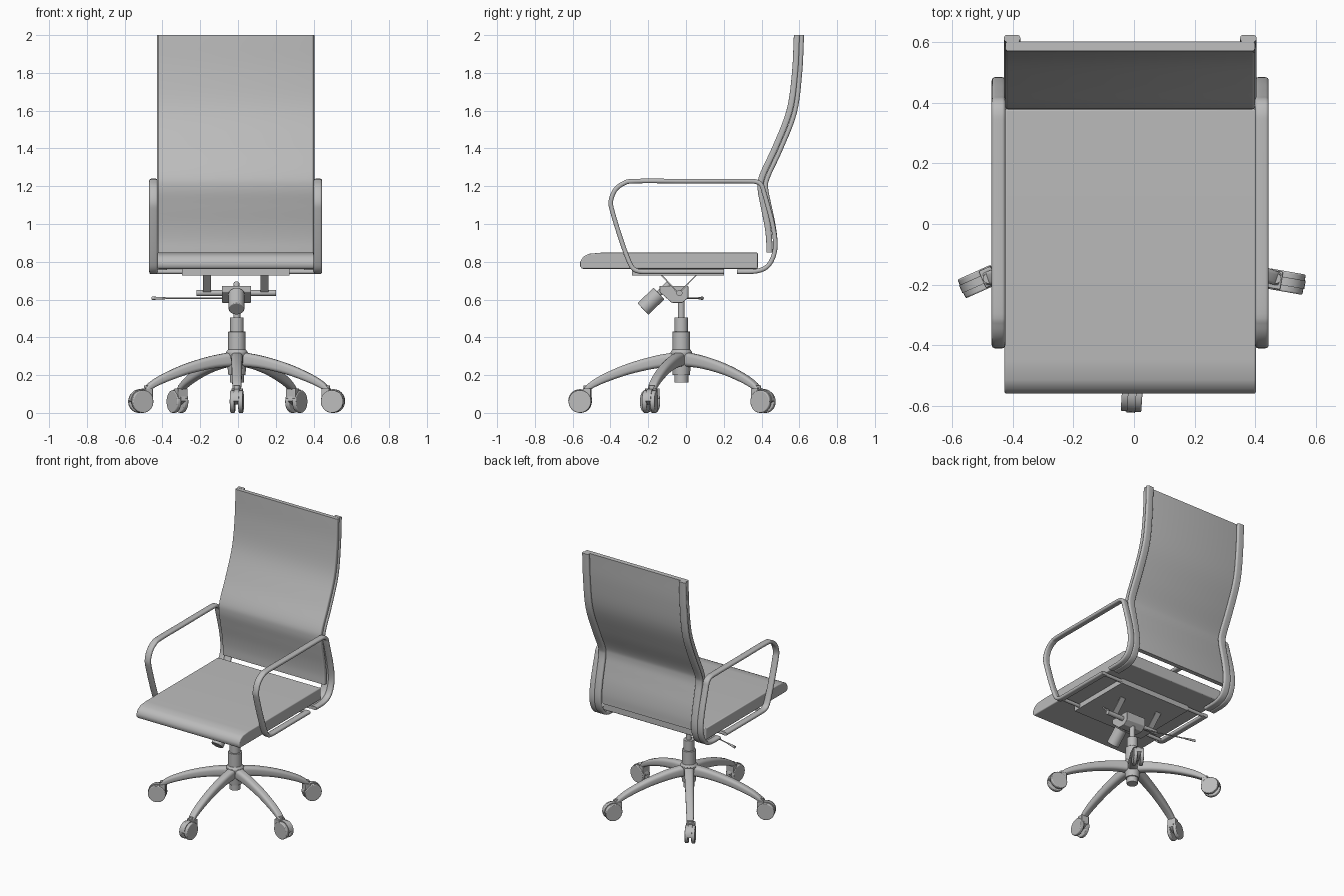
import bpy, bmesh, math
from mathutils import Matrix, Vector

if "Cube" in bpy.data.objects:
    bpy.data.objects.remove(bpy.data.objects["Cube"], do_unlink=True)

grey = bpy.data.materials.new("plain grey")
grey.use_nodes = True
grey.diffuse_color = (0.5, 0.5, 0.5, 1)
grey.node_tree.nodes["Principled BSDF"].inputs["Base Color"].default_value = (0.5, 0.5, 0.5, 1)

MID = -0.0125                      # centre of seat and back
BASE = Vector((-0.006, -0.025, 0))  # centre of column and star base


def finish(name, bm, matrix=Matrix(), bevel=0):
    bmesh.ops.recalc_face_normals(bm, faces=bm.faces)
    bm.transform(matrix)
    mesh = bpy.data.meshes.new(name)
    bm.to_mesh(mesh)
    bm.free()
    mesh.materials.append(grey)
    obj = bpy.data.objects.new(name, mesh)
    bpy.context.collection.objects.link(obj)
    if bevel:
        mod = obj.modifiers.new("soft edges", "BEVEL")
        mod.width, mod.segments = bevel, 3
        mod.limit_method, mod.angle_limit = "ANGLE", math.radians(40)
    bpy.ops.object.select_all(action="DESELECT")
    obj.select_set(True)
    bpy.context.view_layer.objects.active = obj
    bpy.ops.object.shade_smooth_by_angle(angle=math.radians(40))
    return obj


def smooth_path(points, steps=5):
    """Catmull-Rom curve through 2D points."""
    p = [Vector(q) for q in points]
    p = [2 * p[0] - p[1]] + p + [2 * p[-1] - p[-2]]
    out = []
    for a, b, c, d in zip(p, p[1:], p[2:], p[3:]):
        for i in range(steps):
            t = i / steps
            out.append(0.5 * (2 * b + (c - a) * t + (2 * a - 5 * b + 4 * c - d) * t * t
                              + (3 * b - a - 3 * c + d) * t ** 3))
    return out + [p[-2]]


def sweep(name, points, wide, thick, matrix, roundness=0.9):
    """Sweep a rounded rectangle along a path in the local yz plane.
    wide and thick are (start, end) half sizes."""
    path = smooth_path(points)
    bm = bmesh.new()
    rings = []
    for i, p in enumerate(path):
        f = i / (len(path) - 1)
        w = wide[0] + (wide[1] - wide[0]) * f
        t = thick[0] + (thick[1] - thick[0]) * f
        r = min(w, t) * roundness
        tangent = (path[min(i + 1, len(path) - 1)] - path[max(i - 1, 0)]).normalized()
        normal = Vector((-tangent.y, tangent.x))
        ring = []
        for k, (sx, sn) in enumerate([(1, 1), (-1, 1), (-1, -1), (1, -1)]):
            for j in range(5):
                a = (k + j / 4) * math.pi / 2
                q = p + normal * (sn * (t - r) + r * math.sin(a))
                ring.append(bm.verts.new((sx * (w - r) + r * math.cos(a), q.x, q.y)))
        rings.append(ring)
    for r0, r1 in zip(rings, rings[1:]):
        for j in range(len(r0)):
            k = (j + 1) % len(r0)
            bm.faces.new((r0[j], r0[k], r1[k], r1[j]))
    bm.faces.new(rings[0])
    bm.faces.new(rings[-1])
    return finish(name, bm, matrix)


def prism(name, profile, half, matrix, bevel=0):
    """Extrude a yz profile along x."""
    bm = bmesh.new()
    face = bm.faces.new([bm.verts.new((-half, y, z)) for y, z in profile])
    new = bmesh.ops.extrude_face_region(bm, geom=[face])["geom"]
    bmesh.ops.translate(bm, vec=(2 * half, 0, 0),
                        verts=[v for v in new if isinstance(v, bmesh.types.BMVert)])
    return finish(name, bm, matrix, bevel)


def box(name, low, high, bevel=0):
    prism(name, [(low[1], low[2]), (high[1], low[2]), (high[1], high[2]), (low[1], high[2])],
          (high[0] - low[0]) / 2, Matrix.Translation(((low[0] + high[0]) / 2, 0, 0)), bevel)


def rod(name, start, end, r1, r2=None, matrix=Matrix(), bevel=0, sides=28):
    start, end = Vector(start), Vector(end)
    axis = end - start
    bm = bmesh.new()
    bmesh.ops.create_cone(bm, cap_ends=True, segments=sides, radius1=r1,
                          radius2=r1 if r2 is None else r2, depth=axis.length)
    turn = axis.to_track_quat("Z", "Y").to_matrix().to_4x4()
    finish(name, bm, matrix @ Matrix.Translation((start + end) / 2) @ turn, bevel)


# Seat cushion
centre = Matrix.Translation((MID, 0, 0))
prism("seat", [(-0.55, 0.763), (0.38, 0.763), (0.38, 0.848), (-0.45, 0.848), (-0.515, 0.842),
               (-0.545, 0.826), (-0.56, 0.8), (-0.56, 0.775)], 0.415, centre, 0.006)

# Curved back panel
sweep("back_panel", [(0.441, 0.85), (0.44, 0.92), (0.43, 1.0), (0.41, 1.1), (0.395, 1.19),
                     (0.406, 1.26), (0.475, 1.41), (0.548, 1.6), (0.577, 1.8), (0.587, 2.0)],
      (0.412, 0.412), (0.016, 0.016), centre, 0.6)

# Rails behind the panel and looped arms on both sides
lower_bend = [(0.27, 0.747), (0.37, 0.75), (0.43, 0.775), (0.463, 0.83), (0.473, 0.9)]
rail_path = lower_bend + [(0.461, 1.0), (0.44, 1.1), (0.423, 1.19), (0.433, 1.25),
                          (0.502, 1.4), (0.575, 1.59), (0.603, 1.8), (0.613, 2.0)]
arm_path = lower_bend + [(0.458, 1.0), (0.432, 1.1), (0.412, 1.17), (0.4, 1.205), (0.37, 1.224),
                         (0.3, 1.227), (0, 1.227), (-0.27, 1.227), (-0.33, 1.215),
                         (-0.375, 1.18), (-0.398, 1.12), (-0.388, 1.06), (-0.345, 0.92),
                         (-0.305, 0.81), (-0.28, 0.765), (-0.245, 0.749), (-0.18, 0.747),
                         (0, 0.747), (0.2, 0.747)]
for side, sign in (("left", 1), ("right", -1)):
    sweep(side + "_back_rail", rail_path, (0.027, 0.027), (0.012, 0.012),
          Matrix.Translation((MID + sign * 0.39, 0, 0)))
    sweep(side + "_arm", arm_path, (0.0225, 0.0225), (0.012, 0.012),
          Matrix.Translation((MID + sign * 0.435, 0, 0)))

# Frame under the seat
for name, y in (("front_crossbar", -0.24), ("rear_crossbar", 0.19)):
    rod(name, (MID - 0.43, y, 0.747), (MID + 0.43, y, 0.747), 0.012)
box("seat_plate", (-0.297, -0.285, 0.727), (0.272, 0.2, 0.765))

# Tilt mechanism: V brackets, pivot, housing, knob and lever
for side, x in (("left", 0.14), ("right", -0.165)):
    place = Matrix.Translation((x, 0, 0))
    prism(side + "_bracket", [(-0.135, 0.73), (-0.04, 0.628), (0.06, 0.73), (0.052, 0.73),
                              (-0.04, 0.638), (-0.125, 0.73)], 0.021, place)
rod("pivot_bar", (-0.22, -0.035, 0.635), (0.2, -0.035, 0.635), 0.016)
prism("mechanism_housing", [(-0.14, 0.672), (0.012, 0.672), (0.012, 0.61), (-0.02, 0.583),
                            (-0.075, 0.583), (-0.14, 0.64)], 0.077,
      Matrix.Translation((-0.008, 0, 0)), 0.003)
rod("knob_shaft", (-0.008, -0.16, 0.616), (-0.008, -0.09, 0.684), 0.016)
rod("tension_knob", (-0.008, -0.228, 0.55), (-0.008, -0.143, 0.632), 0.042, bevel=0.004)
rod("lever", (-0.06, -0.03, 0.607), (-0.4, 0.07, 0.607), 0.004, sides=12)
rod("lever_grip", (-0.38, 0.064, 0.607), (-0.455, 0.086, 0.607), 0.005, 0.009, sides=12)

# Gas column, stacked from the foot up
place = Matrix.Translation(BASE)
for name, z0, z1, r0, r1 in (("column_foot", 0.16, 0.22, 0.037, 0.037),
                             ("hub", 0.2, 0.32, 0.045, 0.058),
                             ("hub_collar", 0.32, 0.335, 0.058, 0.048),
                             ("column_sleeve", 0.33, 0.43, 0.046, 0.046),
                             ("column_tube", 0.43, 0.505, 0.036, 0.036),
                             ("piston", 0.5, 0.6, 0.018, 0.018)):
    rod(name, (0, 0, z0), (0, 0, z1), r0, r1, place, 0.002)

# Five arched legs with twin-wheel casters
hood = [(0.063 * math.cos(a), 0.063 + 0.063 * math.sin(a))
        for a in (math.pi * i / 12 for i in range(13))]
hood += [(-0.03, 0.045), (0.03, 0.045)]
for i, swivel in enumerate((-4, 8, 4, -6, 6)):
    turn = place @ Matrix.Rotation(math.radians(180 + 72 * i), 4, "Z")
    n = str(i + 1)
    sweep("leg_" + n, [(0.02, 0.285), (0.14, 0.268), (0.28, 0.232), (0.4, 0.186),
                       (0.47, 0.15), (0.505, 0.122)],
          (0.032, 0.022), (0.038, 0.013), turn, 0.7)
    rod("caster_stem_" + n, (0, 0.5, 0.1), (0, 0.5, 0.145), 0.017, matrix=turn)
    wheel_place = turn @ Matrix.Translation((0, 0.535, 0)) \
        @ Matrix.Rotation(math.radians(swivel), 4, "Z")
    prism("caster_hood_" + n, hood, 0.014, wheel_place)
    for side, sign in (("left", 1), ("right", -1)):
        rod(side + "_wheel_" + n, (sign * 0.01, 0, 0.06), (sign * 0.034, 0, 0.06), 0.06,
            matrix=wheel_place, bevel=0.005)
    # Square fork block joining the stem to the wheels
    prism("caster_fork_" + n, [(-0.058, 0.075), (-0.02, 0.075), (-0.015, 0.13), (-0.058, 0.13)],
          0.03, wheel_place, 0.004)
